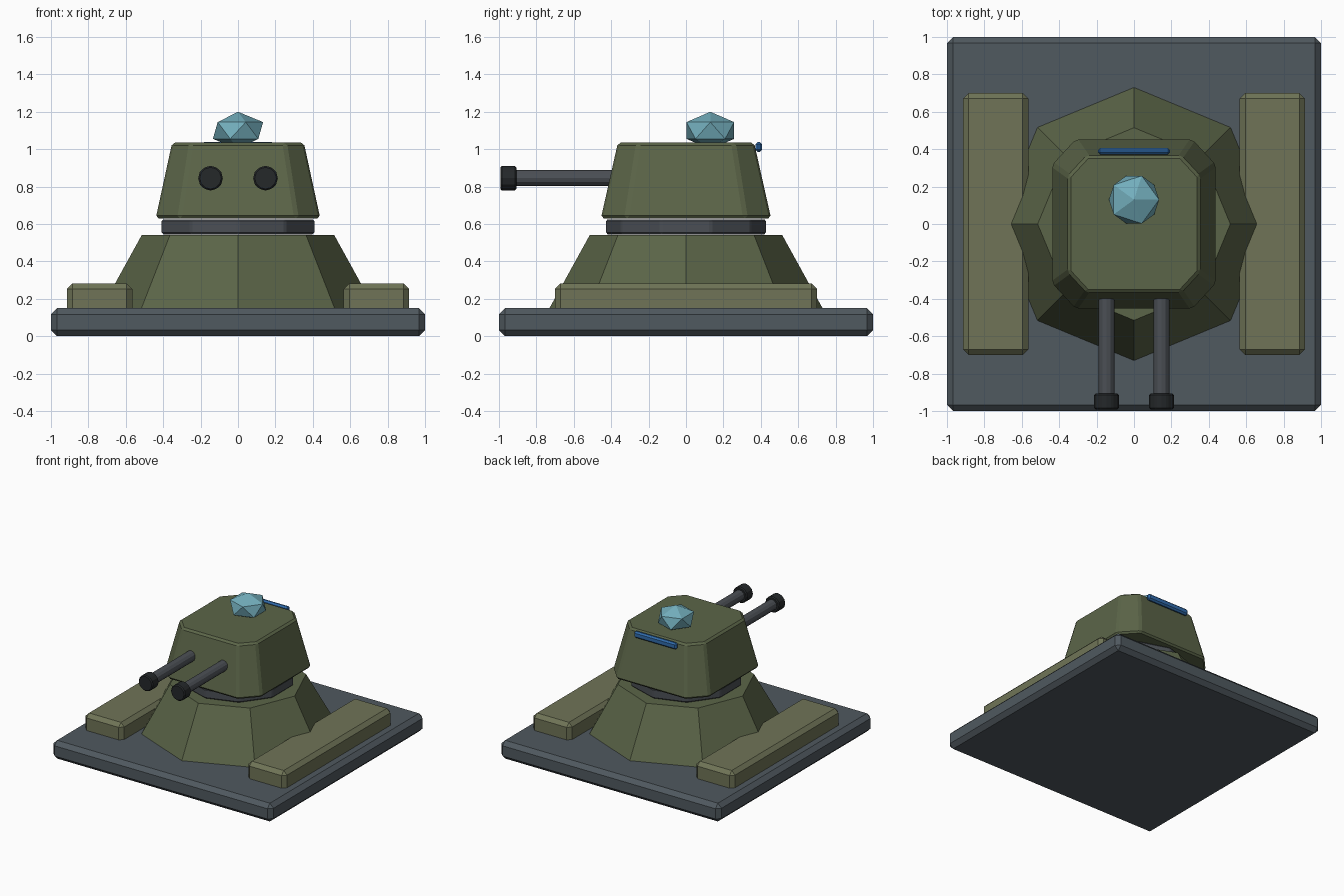
import bpy, bmesh
from math import pi
from mathutils import Matrix

if "Cube" in bpy.data.objects:
    bpy.data.objects.remove(bpy.data.objects["Cube"])


def material(name, rgb):
    m = bpy.data.materials.new(name)
    m.diffuse_color = (*rgb, 1)
    m.use_nodes = True
    m.node_tree.nodes["Principled BSDF"].inputs["Base Color"].default_value = m.diffuse_color
    return m


STEEL = material("steel", (0.08, 0.10, 0.115))
GREEN = material("olive", (0.105, 0.13, 0.065))
KHAKI = material("khaki", (0.16, 0.175, 0.095))
GUN = material("gunmetal", (0.07, 0.078, 0.09))
BLACK = material("black", (0.018, 0.021, 0.023))
GLASS = material("glass", (0.17, 0.42, 0.50))
BLUE = material("blue", (0.03, 0.15, 0.42))


def finish(name, bm, mat, bevel=0):
    bmesh.ops.recalc_face_normals(bm, faces=bm.faces)
    me = bpy.data.meshes.new(name)
    bm.to_mesh(me)
    bm.free()
    me.materials.append(mat)
    ob = bpy.data.objects.new(name, me)
    bpy.context.collection.objects.link(ob)
    if bevel:
        mod = ob.modifiers.new("bevel", 'BEVEL')
        mod.width, mod.segments = bevel, 1
        mod.limit_method = 'ANGLE'
    return ob


def box(name, lo, hi, mat, bevel):
    bm = bmesh.new()
    size = [b - a for a, b in zip(lo, hi)]
    mid = [(a + b) / 2 for a, b in zip(lo, hi)]
    bmesh.ops.create_cube(bm, size=1, matrix=Matrix.Translation(mid) @ Matrix.Diagonal((*size, 1)))
    return finish(name, bm, mat, bevel)


def cone(name, sides, r1, r2, depth, place, mat, bevel=0):
    bm = bmesh.new()
    bmesh.ops.create_cone(bm, cap_ends=True, segments=sides, radius1=r1, radius2=r2,
                          depth=depth, matrix=place)
    return finish(name, bm, mat, bevel)


# Ground plate and side rails
box("base_plate", (-1, -1, 0), (1, 1, 0.15), STEEL, 0.033)
for side, s in (("left", -1), ("right", 1)):
    x = sorted((s * 0.565, s * 0.915))
    box(side + "_rail", (x[0], -0.7, 0.12), (x[1], 0.7, 0.283), KHAKI, 0.03)

# Eight-sided pedestal and ten-sided turning collar
cone("pedestal", 8, 0.73, 0.515, 0.39, Matrix.Translation((0, 0, 0.345)), GREEN)
turn = Matrix.Rotation(pi / 2, 4, 'Z')
bm_turn = Matrix.Translation((0, 0, 0.585)) @ turn
collar = cone("turret_collar", 10, 0.43, 0.43, 0.08, Matrix.Translation((0, 0, 0.585)), GUN, 0.01)
# keep a collar corner pointing to the front
if max(abs(v.co.x) for v in collar.data.vertices) > 0.42:
    collar.data.transform(bm_turn @ Matrix.Translation((0, 0, -0.585)))

# Turret: tapered block with cut corners
outline = [(0.44, -0.32), (0.44, 0.32), (0.315, 0.455), (-0.315, 0.455),
           (-0.44, 0.32), (-0.44, -0.32), (-0.315, -0.455), (0.315, -0.455)]
bm = bmesh.new()
low = [bm.verts.new((x, y, 0.63)) for x, y in outline]
high = [bm.verts.new((x * 0.8, y * 0.8, 1.035)) for x, y in outline]
bm.faces.new(low)
bm.faces.new(high)
for i in range(8):
    j = (i + 1) % 8
    bm.faces.new((low[i], low[j], high[j], high[i]))
finish("turret", bm, GREEN, 0.015)

# Twin guns
along_y = Matrix.Rotation(pi / 2, 4, 'X')
for side, x in (("left", -0.147), ("right", 0.147)):
    cone(side + "_barrel", 12, 0.043, 0.043, 0.62,
         Matrix.Translation((x, -0.63, 0.845)) @ along_y, GUN)
    cone(side + "_muzzle", 12, 0.066, 0.066, 0.085,
         Matrix.Translation((x, -0.95, 0.845)) @ along_y, BLACK, 0.008)

# Faceted sensor dome
bm = bmesh.new()
bmesh.ops.create_icosphere(bm, subdivisions=1, radius=0.15,
                           matrix=Matrix.Translation((0, 0.13, 1.10)) @ Matrix.Diagonal((1, 1, 0.667, 1)))
finish("sensor_dome", bm, GLASS)

# Rear light strip
box("rear_light_strip", (-0.193, 0.372, 0.985), (0.193, 0.407, 1.038), BLUE, 0.012)
